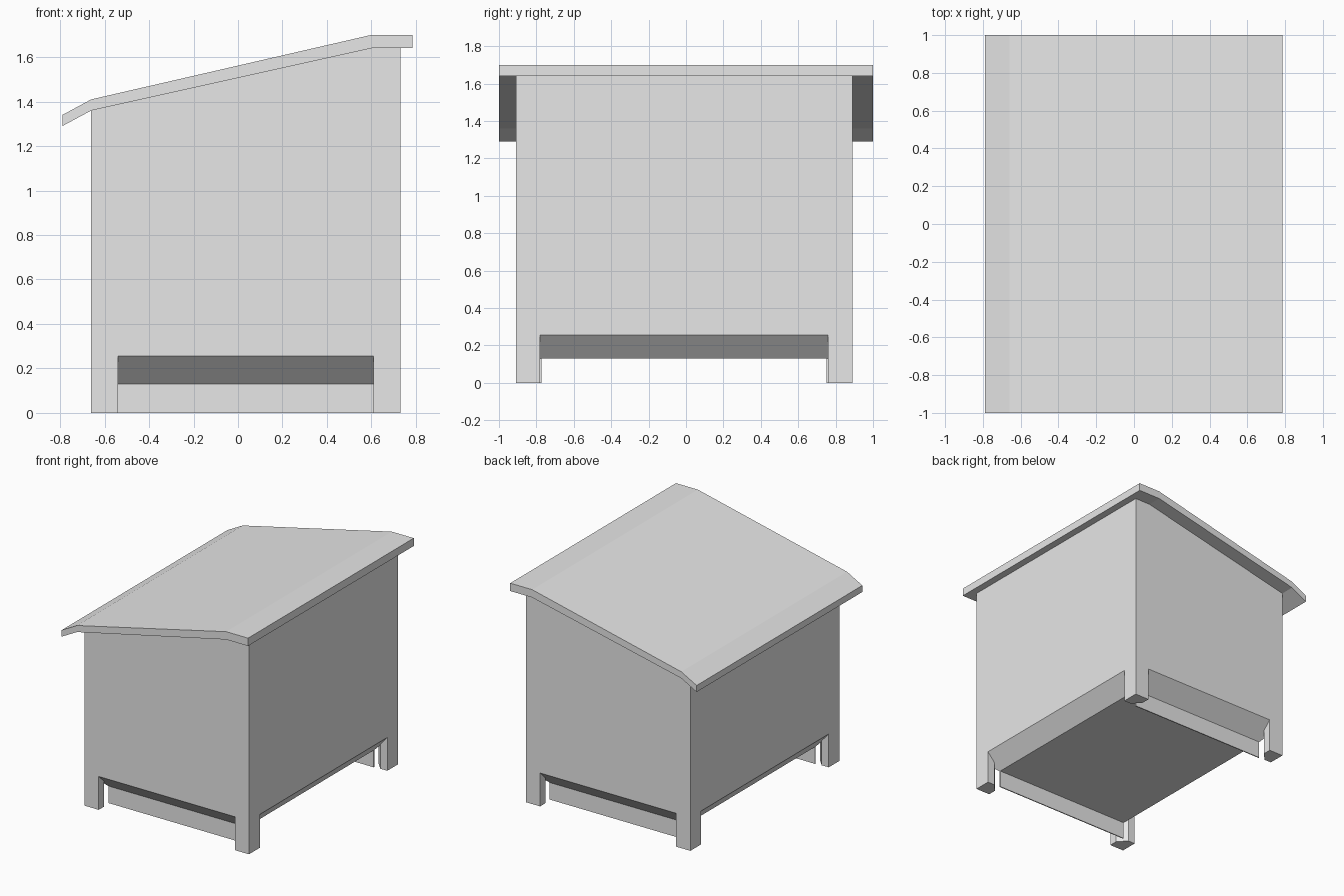
import bpy
import bmesh
from mathutils import Vector

cube = bpy.data.objects.get("Cube")
if cube:
    bpy.data.objects.remove(cube, do_unlink=True)

grey = bpy.data.materials.new("plain_grey")
grey.diffuse_color = (0.8, 0.8, 0.8, 1)
grey.use_nodes = True
grey.node_tree.nodes["Principled BSDF"].inputs["Base Color"].default_value = (0.8, 0.8, 0.8, 1)


def finish(name, bm):
    bmesh.ops.recalc_face_normals(bm, faces=bm.faces)
    mesh = bpy.data.meshes.new(name)
    bm.to_mesh(mesh)
    bm.free()
    mesh.materials.append(grey)
    obj = bpy.data.objects.new(name, mesh)
    bpy.context.collection.objects.link(obj)
    return obj


def prism(name, points, offset):
    """Extrude a closed outline along an offset."""
    bm = bmesh.new()
    face = bm.faces.new([bm.verts.new(p) for p in points])
    new = bmesh.ops.extrude_face_region(bm, geom=[face], use_keep_orig=True)["geom"]
    moved = [v for v in new if isinstance(v, bmesh.types.BMVert)]
    bmesh.ops.translate(bm, verts=moved, vec=Vector(offset))
    return finish(name, bm)


# Shared measurements
X0, X1, Y0, Y1 = -0.66, 0.73, -0.91, 0.89
SILL, FLOOR = 0.255, 0.13
LEG_X, LEG_Y = 0.12, 0.13
IN_X, IN_Y = 0.11, 0.13

# Roof: sloping sheet with a flat high eave and a drooping low eave
upper = [(-0.79, 1.34), (-0.66, 1.41), (0.6, 1.70), (0.785, 1.70)]
lower = [(0.785, 1.64), (0.6, 1.64), (-0.66, 1.36), (-0.79, 1.29)]
prism("roof", [(x, -1, z) for x, z in upper + lower], (0, 2, 0))

# Body: walls reaching up to the roof underside
walls = [(X0, SILL), (X1, SILL), (X1, 1.64), (0.6, 1.64), (X0, 1.36)]
prism("body", [(x, Y0, z) for x, z in walls], (0, Y1 - Y0, 0))

# Tapered base: slopes inward from the sill to the floor
bm = bmesh.new()
bmesh.ops.create_cube(bm, size=1)
for v in bm.verts:
    low = v.co.z < 0
    dx, dy = (IN_X, IN_Y) if low else (0, 0)
    v.co = ((X0 + dx) if v.co.x < 0 else (X1 - dx),
            (Y0 + dy) if v.co.y < 0 else (Y1 - dy),
            FLOOR if low else SILL)
finish("tapered_base", bm)

# Corner legs with a chamfered inner corner
for x, sx, side in ((X0, 1, "right"), (X1, -1, "left")):
    for y, sy, end in ((Y0, 1, "front"), (Y1, -1, "back")):
        outline = [(0, 0), (1, 0), (1, 0.5), (0.5, 1), (0, 1)]
        points = [(x + sx * u * LEG_X, y + sy * v * LEG_Y, 0) for u, v in outline]
        prism(f"{end}_{side}_leg", points, (0, 0, SILL))

# Skirting boards below the floor at the front and back
for name, y, t in (("front_skirting", Y0 + IN_Y, 0.008), ("back_skirting", Y1 - IN_Y, -0.008)):
    a, b = X0 + IN_X, X1 - IN_X
    prism(name, [(a, y, 0), (b, y, 0), (b, y, FLOOR), (a, y, FLOOR)], (0, t, 0))
